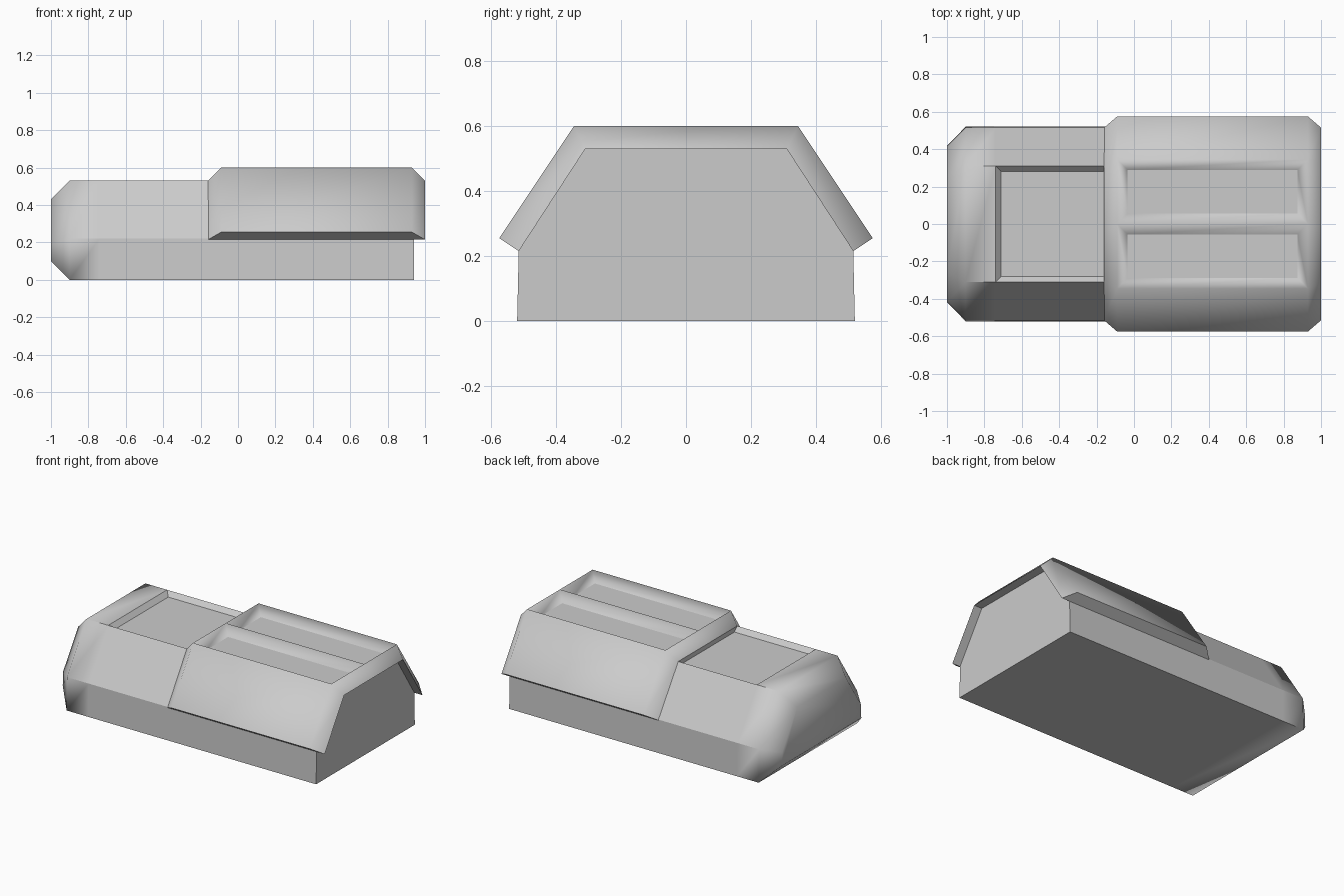
import bpy, bmesh

if "Cube" in bpy.data.objects:
    bpy.data.objects.remove(bpy.data.objects["Cube"])


def finish(bm, name, sharp_edges):
    """Turn a bmesh into a smooth-shaded object with chosen hard edges."""
    for f in bm.faces:
        f.smooth = True
    for e in sharp_edges:
        e.smooth = False
    mesh = bpy.data.meshes.new(name)
    bm.to_mesh(mesh)
    bm.free()
    obj = bpy.data.objects.new(name, mesh)
    bpy.context.collection.objects.link(obj)
    return obj


def ring(bm, x, section):
    return [bm.verts.new((x, y, z)) for y, z in section]


def mirrored(half):
    """Half section (centre outwards) to a full section."""
    return [(-y, z) for y, z in half] + [(y, z) for y, z in reversed(half)]


# Main body: six-sided section, chamfered at the left end
full = mirrored([(0.52, 0), (0.515, 0.22), (0.31, 0.53)])
nose = mirrored([(0.418, 0.10), (0.415, 0.19), (0.256, 0.43)])
bm = bmesh.new()
rings = [ring(bm, -1, nose)] + [ring(bm, x, full) for x in (-0.9, -0.74, -0.16, 0.94)]
ends = [bm.faces.new(rings[0]), bm.faces.new(rings[-1])]
for a, b in zip(rings, rings[1:]):
    for i in range(6):
        j = (i + 1) % 6
        f = bm.faces.new((a[i], a[j], b[j], b[i]))
        if a is rings[2] and i == 2:
            recess = f
bmesh.ops.recalc_face_normals(bm, faces=bm.faces[:])

# Sunken panel on top, running up to the cover
bmesh.ops.inset_individual(bm, faces=[recess], thickness=0.04, depth=-0.03)
for v in recess.verts:
    if v.co.x > -0.4:
        v.co.x = -0.16
panel_edges = {e for v in recess.verts for e in v.link_edges}
rim = {e for f in bm.faces for e in f.edges if {v for v in e.verts} <= set(rings[2][2:4] + rings[3][2:4])}
long_edges = {e for e in bm.edges
              if all(v.co.x > -0.95 for v in e.verts)
              and abs(e.verts[0].co.x - e.verts[1].co.x) > 0.1}
finish(bm, "body", panel_edges | rim | long_edges | set(ends[1].edges))

# Cover: thick sheet wrapped over the body, chamfered at both ends
inner = mirrored([(0.515, 0.215), (0.31, 0.53)])
inner.insert(2, (0, 0.53))
outer = mirrored([(0.575, 0.255), (0.345, 0.60)])
outer.insert(2, (0, 0.60))
bm = bmesh.new()
i0, i1 = ring(bm, -0.16, inner), ring(bm, 1.0, inner)
o0, o1 = ring(bm, -0.09, outer), ring(bm, 0.93, outer)
shell = [i0, o0, o1, i1]
grooves, hard = [], []
for k in range(4):
    a, b = shell[k], shell[(k + 1) % 4]
    for i in range(4):
        f = bm.faces.new((a[i], a[i + 1], b[i + 1], b[i]))
        if k == 1 and i in (1, 2):
            grooves.append(f)
        if k == 3:
            hard.append(f)
for i in (0, 4):
    hard.append(bm.faces.new([r[i] for r in shell]))
bmesh.ops.recalc_face_normals(bm, faces=bm.faces[:])

# Two sunken panels in the cover top
bmesh.ops.inset_individual(bm, faces=grooves, thickness=0.08, depth=-0.055)
finish(bm, "cover", {e for f in hard + grooves for e in f.edges})
